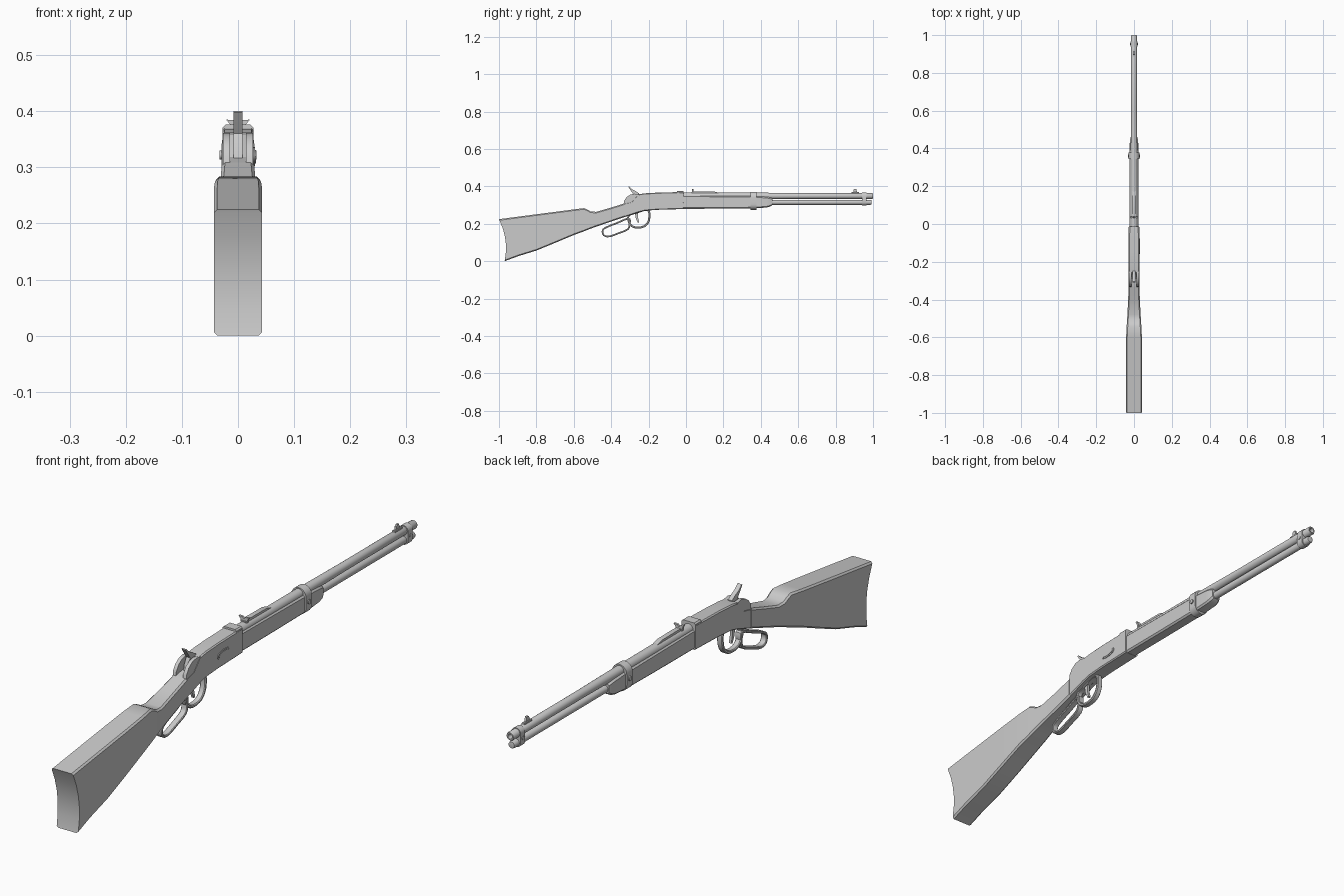
import bpy, bmesh, math
from mathutils import Vector

if "Cube" in bpy.data.objects:
    bpy.data.objects.remove(bpy.data.objects["Cube"])


def finish(name, verts, faces, angle=35):
    bm = bmesh.new()
    vs = [bm.verts.new(v) for v in verts]
    for f in faces:
        bm.faces.new([vs[i] for i in f])
    bmesh.ops.recalc_face_normals(bm, faces=bm.faces)
    me = bpy.data.meshes.new(name)
    bm.to_mesh(me)
    bm.free()
    ob = bpy.data.objects.new(name, me)
    bpy.context.collection.objects.link(ob)
    bpy.ops.object.select_all(action='DESELECT')
    ob.select_set(True)
    bpy.context.view_layer.objects.active = ob
    bpy.ops.object.shade_smooth_by_angle(angle=math.radians(angle))
    return ob


def loft(name, stations, c=0.006, bow=0.0):
    """Chamfered box section (y, z_bottom, z_top, half_width) swept along y; bow hollows the first end."""
    verts, faces, n = [], [], 8
    for k, (y, zb, zt, hw) in enumerate(stations):
        h = zt - zb
        e = c / h
        ts = [0, e] + [e + (1 - 2 * e) * i / 5 for i in range(1, 5)] + [1 - e, 1]
        for i, t in enumerate(ts):
            w = hw - c if i in (0, n - 1) else hw
            dy = bow * (0.03 * (1 - t) + 0.08 * t * (1 - t)) if k == 0 else 0
            verts += [(-w, y + dy, zb + t * h), (w, y + dy, zb + t * h)]
    m = 2 * n
    for k in range(len(stations) - 1):
        a, b = k * m, (k + 1) * m
        for i in range(0, m - 2, 2):
            for s in (0, 1):
                faces.append((a + i + s, a + i + 2 + s, b + i + 2 + s, b + i + s))
        for i in (0, m - 2):
            faces.append((a + i, a + i + 1, b + i + 1, b + i))
    for a in (0, (len(stations) - 1) * m):
        for i in range(0, m - 2, 2):
            faces.append((a + i, a + i + 1, a + i + 3, a + i + 2))
    return finish(name, verts, faces)


def plate(name, prof, x0, x1):
    """Side profile (y, z) extruded between x0 and x1."""
    n = len(prof)
    verts = [(x, y, z) for x in (x0, x1) for y, z in prof]
    faces = [tuple(range(n)), tuple(range(n, 2 * n))]
    faces += [(i, (i + 1) % n, n + (i + 1) % n, n + i) for i in range(n)]
    return finish(name, verts, faces)


def section(name, prof, y0, y1):
    """Front profile (x, z) extruded between y0 and y1."""
    n = len(prof)
    verts = [(x, y, z) for y in (y0, y1) for x, z in prof]
    faces = [tuple(range(n)), tuple(range(n, 2 * n))]
    faces += [(i, (i + 1) % n, n + (i + 1) % n, n + i) for i in range(n)]
    return finish(name, verts, faces)


def lathe(name, prof, cz, seg=24):
    """Profile (radius, y) turned about a lengthwise axis at height cz."""
    verts, faces = [], []
    for r, y in prof:
        for j in range(seg):
            a = 2 * math.pi * j / seg
            verts.append((r * math.cos(a), y, cz + r * math.sin(a)))
    for i in range(len(prof) - 1):
        for j in range(seg):
            k = (j + 1) % seg
            faces.append((i * seg + j, i * seg + k, (i + 1) * seg + k, (i + 1) * seg + j))
    last = (len(prof) - 1) * seg
    faces += [tuple(range(seg)), tuple(range(last, last + seg))]
    return finish(name, verts, faces)


def ribbon(name, pts, thick, hw, sub=5):
    """Closed smooth loop in the y-z plane with a chamfered flat bar section."""
    p = [Vector(q) for q in pts]
    n, path = len(p), []
    for i in range(n):
        a, b, c, d = p[i - 1], p[i], p[(i + 1) % n], p[(i + 2) % n]
        for s in range(sub):
            t = s / sub
            path.append(0.5 * (2 * b + (c - a) * t + (2 * a - 5 * b + 4 * c - d) * t * t
                               + (3 * b - a - 3 * c + d) * t ** 3))
    h, e = thick / 2, thick * 0.25
    sec = [(-hw, -h + e), (-hw + e, -h), (hw - e, -h), (hw, -h + e),
           (hw, h - e), (hw - e, h), (-hw + e, h), (-hw, h - e)]
    verts, faces, m = [], [], len(path)
    for i in range(m):
        t = (path[(i + 1) % m] - path[i - 1]).normalized()
        nrm = Vector((-t.y, t.x))
        for x, o in sec:
            q = path[i] + nrm * o
            verts.append((x, q.x, q.y))
    for i in range(m):
        for j in range(8):
            k, b = (j + 1) % 8, (i + 1) % m
            faces.append((i * 8 + j, i * 8 + k, b * 8 + k, b * 8 + j))
    return finish(name, verts, faces)


def stadium(r, z0, z1, seg=12):
    """Round-ended upright outline (x, z)."""
    out = [(r * math.cos(math.pi * i / seg), z1 - r + r * math.sin(math.pi * i / seg)) for i in range(seg + 1)]
    return out + [(-x, z0 + r - (z - z1 + r)) for x, z in out]


# shoulder stock and wrist
loft("stock", [(-1, 0, 0.225, 0.043), (-0.9, 0.026, 0.238, 0.043), (-0.8, 0.057, 0.251, 0.043),
               (-0.7, 0.098, 0.264, 0.043), (-0.6, 0.14, 0.277, 0.042), (-0.545, 0.16, 0.284, 0.039),
               (-0.525, 0.168, 0.275, 0.038), (-0.51, 0.174, 0.266, 0.037), (-0.48, 0.185, 0.264, 0.035),
               (-0.4, 0.212, 0.287, 0.031), (-0.33, 0.236, 0.309, 0.029)], bow=1)

# receiver body, front ring and side cheeks
loft("receiver", [(-0.33, 0.236, 0.309, 0.028), (-0.29, 0.249, 0.318, 0.028), (-0.255, 0.261, 0.358, 0.028),
                  (-0.22, 0.27, 0.363, 0.028), (-0.15, 0.275, 0.367, 0.028), (-0.015, 0.279, 0.37, 0.028)], c=0.004)
loft("receiver_ring", [(-0.048, 0.31, 0.376, 0.0275), (-0.014, 0.31, 0.376, 0.0275)], c=0.005)
cheek = [(-0.333, 0.3), (-0.331, 0.322), (-0.318, 0.342), (-0.298, 0.356), (-0.275, 0.361),
         (-0.25, 0.357), (-0.25, 0.29)]
for side, s in (("left", -1), ("right", 1)):
    plate("cheek_" + side, cheek, s * 0.014, s * 0.027)

# oval loading port on the right side
oval = [(math.cos(math.pi * i / 14), math.sin(math.pi * i / 14)) for i in range(28)]
port = [(-0.118 + 0.04 * a, 0.319 + 0.017 * b) for a, b in oval]
plate("loading_port_rim", port, 0.02, 0.0305)
plate("loading_gate", [(-0.118 + 0.034 * a, 0.319 + 0.012 * b) for a, b in oval], 0.02, 0.032)

# hammer
plate("hammer", [(-0.25, 0.3), (-0.25, 0.362), (-0.268, 0.374), (-0.288, 0.384), (-0.305, 0.4),
                 (-0.309, 0.398), (-0.293, 0.374), (-0.283, 0.36), (-0.295, 0.335), (-0.3, 0.3)], -0.008, 0.008)

# lever, guard and trigger
ribbon("trigger_guard", [(-0.305, 0.245), (-0.306, 0.212), (-0.288, 0.187), (-0.255, 0.18), (-0.22, 0.189),
                         (-0.199, 0.218), (-0.197, 0.262), (-0.215, 0.275), (-0.26, 0.262)], 0.011, 0.011)
ribbon("finger_loop", [(-0.306, 0.228), (-0.37, 0.204), (-0.432, 0.178), (-0.446, 0.16), (-0.438, 0.138),
                       (-0.41, 0.133), (-0.36, 0.15), (-0.313, 0.17), (-0.302, 0.195)], 0.009, 0.012)
plate("trigger", [(-0.275, 0.27), (-0.255, 0.27), (-0.257, 0.235), (-0.25, 0.207), (-0.257, 0.205),
                  (-0.268, 0.228)], -0.005, 0.005)

# fore-end wood
loft("fore_end", [(-0.016, 0.28, 0.352, 0.0235), (0.2, 0.281, 0.35, 0.0235), (0.37, 0.283, 0.348, 0.0235),
                  (0.43, 0.287, 0.344, 0.0225), (0.45, 0.292, 0.341, 0.021), (0.462, 0.3, 0.336, 0.017)], c=0.006)

# barrel and magazine tube
lathe("barrel", [(0.019, -0.02), (0.018, 0.35), (0.0155, 0.6), (0.0155, 0.996), (0.0135, 1.0),
                 (0.009, 1.0), (0.008, 0.996), (0.008, 0.95)], 0.349)
lathe("magazine_tube", [(0.0135, 0.3), (0.0135, 0.985), (0.0115, 0.992), (0.006, 0.993)], 0.315)

# barrel bands
section("fore_end_band", stadium(0.029, 0.275, 0.371), 0.345, 0.378)
section("muzzle_band", stadium(0.0185, 0.298, 0.3675), 0.94, 0.966)
for name, y, z, r, w in (("fore_end_screw", 0.361, 0.322, 0.008, 0.033), ("muzzle_screw", 0.953, 0.331, 0.006, 0.021)):
    plate(name, [(y + r * a, z + r * b) for a, b in oval], -w, w)

# rear sight
plate("rear_sight_base", [(0.03, 0.36), (0.03, 0.371), (0.06, 0.374), (0.15, 0.373), (0.175, 0.366), (0.175, 0.36)],
      -0.009, 0.009)
section("rear_sight_leaf", [(-0.012, 0.364), (0.012, 0.364), (0.014, 0.376), (0.021, 0.385), (0.006, 0.384),
                            (0, 0.378), (-0.006, 0.384), (-0.021, 0.385), (-0.014, 0.376)], 0.033, 0.041)

# front sight
loft("front_sight_base", [(0.885, 0.358, 0.37, 0.006), (0.925, 0.358, 0.37, 0.006)], c=0.002)
plate("front_sight_blade", [(0.895, 0.366), (0.895, 0.38), (0.9, 0.386), (0.91, 0.386), (0.915, 0.366)], -0.0035, 0.0035)
